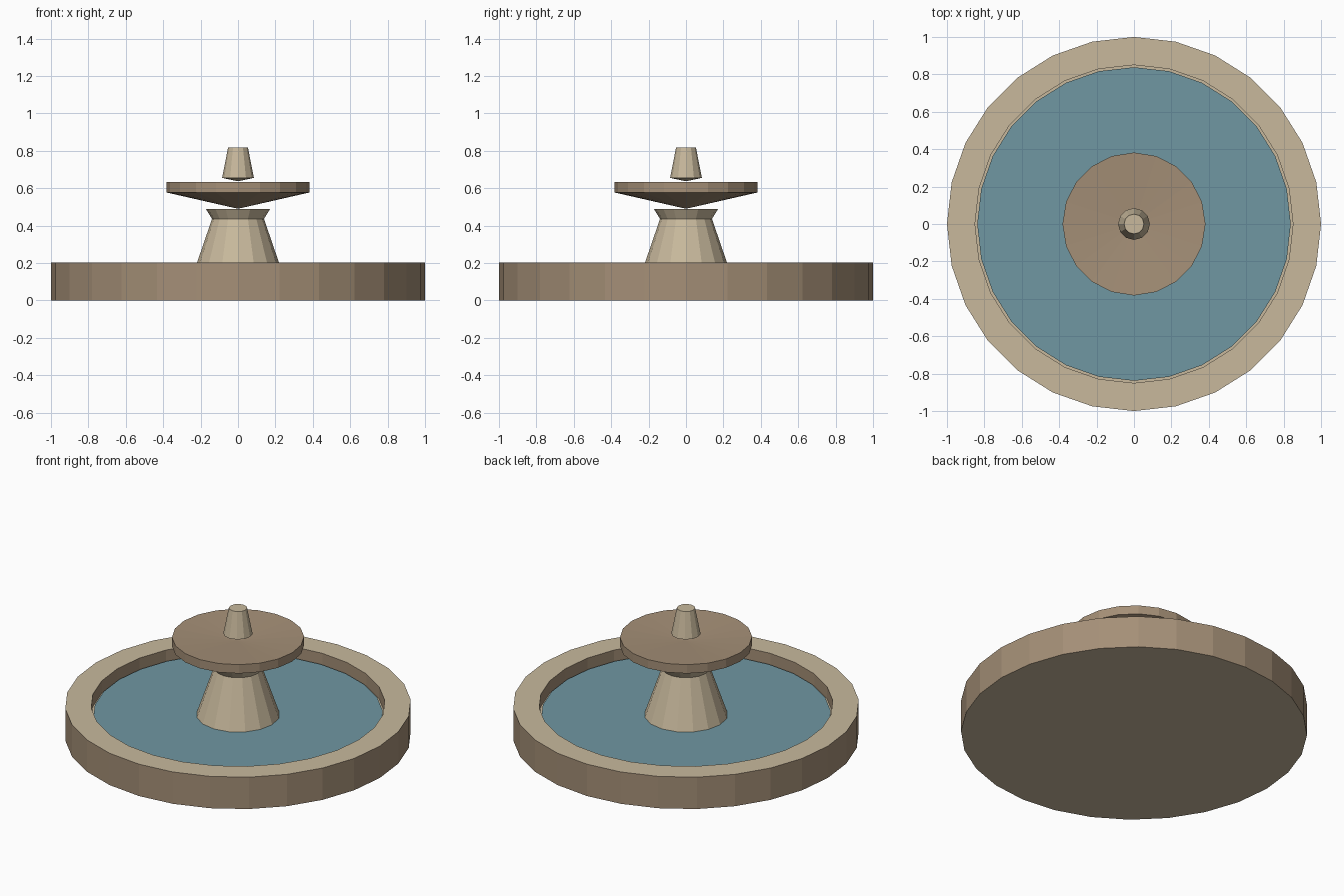
import bpy, bmesh, math

if "Cube" in bpy.data.objects:
    bpy.data.objects.remove(bpy.data.objects["Cube"])


def material(name, rgb):
    m = bpy.data.materials.new(name)
    m.diffuse_color = (*rgb, 1)
    m.use_nodes = True
    m.node_tree.nodes["Principled BSDF"].inputs["Base Color"].default_value = m.diffuse_color
    return m


LIGHT = material("light stone", (0.58, 0.485, 0.335))
DARK = material("dark stone", (0.376, 0.277, 0.185))
WATER = material("water", (0.16, 0.31, 0.36))


def lathe(name, profile, sides, mats, rule=None):
    """Spin a profile of (radius, z), listed from bottom to top, around z."""
    bm = bmesh.new()
    rings = []
    for r, z in profile:
        if r == 0:
            rings.append([bm.verts.new((0, 0, z))])
        else:
            rings.append([bm.verts.new((r * math.cos(2 * math.pi * i / sides),
                                        r * math.sin(2 * math.pi * i / sides), z))
                          for i in range(sides)])
    for a, b in zip(rings, rings[1:]):
        for i in range(sides):
            j = (i + 1) % sides
            if len(a) == 1:
                bm.faces.new((a[0], b[j], b[i]))
            elif len(b) == 1:
                bm.faces.new((a[i], a[j], b[0]))
            else:
                bm.faces.new((a[i], a[j], b[j], b[i]))
    bmesh.ops.recalc_face_normals(bm, faces=bm.faces)
    if rule:
        for f in bm.faces:
            f.material_index = rule(f)
    me = bpy.data.meshes.new(name)
    bm.to_mesh(me)
    bm.free()
    for m in mats:
        me.materials.append(m)
    ob = bpy.data.objects.new(name, me)
    bpy.context.collection.objects.link(ob)
    return ob


# Basin: dark walls, light rim, floor and underside
lathe("basin", [(0, 0), (1, 0), (1, 0.203), (0.85, 0.203), (0.85, 0.125), (0, 0.125)],
      28, [LIGHT, DARK], lambda f: 1 if abs(f.normal.z) < 0.5 else 0)

# Water sheet
lathe("water", [(0, 0.127), (0.838, 0.127), (0.838, 0.137), (0, 0.137)], 28, [WATER])

# Pedestal with flared collar
lathe("pedestal", [(0, 0.126), (0.245, 0.126), (0.139, 0.436), (0.171, 0.488), (0, 0.488)],
      16, [LIGHT])

# Upper bowl with a shallow dished top
lathe("upper_bowl", [(0, 0.49), (0.382, 0.577), (0.382, 0.633), (0, 0.61)], 20, [DARK])

# Finial spout
lathe("finial", [(0, 0.637), (0.085, 0.655), (0.053, 0.818), (0, 0.818)], 12, [LIGHT])
